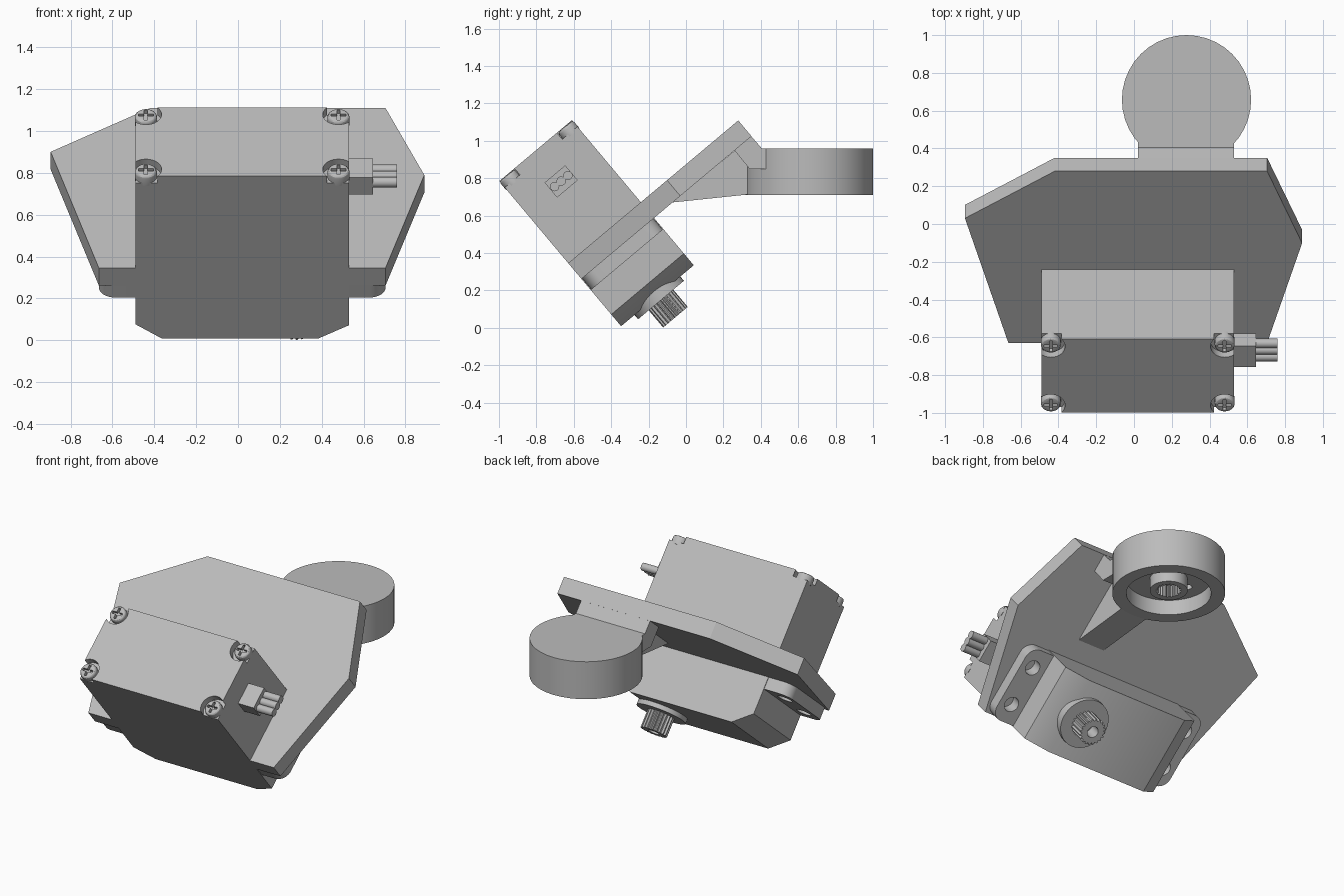
import bpy, bmesh, math
from mathutils import Matrix, Vector

cube = bpy.data.objects.get("Cube")
if cube:
    bpy.data.objects.remove(cube, do_unlink=True)

grey = bpy.data.materials.new("plain_grey")
grey.use_nodes = True
grey.diffuse_color = (0.5, 0.5, 0.5, 1)
grey.node_tree.nodes["Principled BSDF"].inputs["Base Color"].default_value = (0.5, 0.5, 0.5, 1)

TILT = Matrix.Rotation(math.radians(40), 4, 'X')   # frame of motor and plate
WORLD = Matrix.Identity(4)
PLANES = {
    'Z': lambda a, b, h: Vector((a, b, h)),
    'Y': lambda a, b, h: Vector((a, h, b)),
    'X': lambda a, b, h: Vector((h, a, b)),
}


def prism(name, pts, axis, lo, hi, frame=TILT, corner=0, rim=0):
    """Extrude a 2D outline along an axis; optionally round corners or the high rim."""
    bm = bmesh.new()
    place = PLANES[axis]
    low = [bm.verts.new(place(a, b, lo)) for a, b in pts]
    high = [bm.verts.new(place(a, b, hi)) for a, b in pts]
    bm.faces.new(low)
    top = bm.faces.new(high)
    sides = []
    for i in range(len(pts)):
        j = (i + 1) % len(pts)
        bm.faces.new((low[i], low[j], high[j], high[i]))
        sides.append(bm.edges.get((low[i], high[i])))
    if corner:
        bmesh.ops.bevel(bm, geom=sides, offset=corner, segments=8, profile=0.5, affect='EDGES')
    if rim:
        bmesh.ops.bevel(bm, geom=list(top.edges), offset=rim, segments=3, profile=0.5, affect='EDGES')
    bmesh.ops.recalc_face_normals(bm, faces=bm.faces)
    bm.transform(frame)
    mesh = bpy.data.meshes.new(name)
    bm.to_mesh(mesh)
    bm.free()
    mesh.materials.append(grey)
    obj = bpy.data.objects.new(name, mesh)
    bpy.context.collection.objects.link(obj)
    return obj


def rect(a0, a1, b0, b1):
    return [(a0, b0), (a1, b0), (a1, b1), (a0, b1)]


def circle(a, b, r, n=32):
    return [(a + r * math.cos(math.tau * i / n), b + r * math.sin(math.tau * i / n)) for i in range(n)]


def gear(a, b, r_out, r_in, teeth=20):
    pts = []
    for i in range(teeth * 4):
        r = r_out if i % 4 < 2 else r_in
        t = math.tau * i / (teeth * 4)
        pts.append((a + r * math.cos(t), b + r * math.sin(t)))
    return pts


def cut(obj, cutters):
    """Subtract the cutters, then remove them."""
    for c in cutters:
        c.hide_render = True
        m = obj.modifiers.new("cut", 'BOOLEAN')
        m.operation, m.solver, m.object = 'DIFFERENCE', 'EXACT', c
    dg = bpy.context.evaluated_depsgraph_get()
    mesh = bpy.data.meshes.new_from_object(obj.evaluated_get(dg))
    obj.modifiers.clear()
    obj.data = mesh
    for c in cutters:
        bpy.data.objects.remove(c, do_unlink=True)


LEFT, RIGHT = 0.53, -0.49        # motor ends
FRONT, BACK = -0.26, 0.247       # motor sides
TOP, BOTTOM = 1.243, 0.23
MID = (FRONT + BACK) / 2
SHAFT_X = 0.278

# Motor case with chamfered output end and four screw pockets
case = prism("motor_case", [(RIGHT, TOP), (LEFT, TOP), (LEFT, 0.312), (0.385, BOTTOM),
                            (-0.365, BOTTOM), (RIGHT, 0.318)], 'Y', FRONT, BACK)
corners = [(x, y) for x in (RIGHT + 0.05, LEFT - 0.05) for y in (FRONT + 0.05, BACK - 0.05)]
cut(case, [prism("pocket_cutter", circle(x, y, 0.075), 'Z', TOP - 0.045, TOP + 0.1) for x, y in corners])

# Cross-head screws
for x, y in corners:
    screw = prism("case_screw", circle(x, y, 0.053, 24), 'Z', TOP - 0.06, TOP - 0.003, rim=0.015)
    slots = [prism("slot_cutter", rect(x - w, x + w, y - d, y + d), 'Z', TOP - 0.025, TOP + 0.05)
             for w, d in ((0.036, 0.008), (0.008, 0.036))]
    cut(screw, slots)

# Mounting flange with rounded corners and screw holes
flange = prism("mounting_flange", rect(-0.665, 0.705, FRONT + 0.004, BACK - 0.004), 'Z', 0.482, 0.562, corner=0.075)
cut(flange, [prism("hole_cutter", circle(x, MID + s * 0.13, 0.048), 'Z', 0.4, 0.558)
             for x in (-0.58, 0.62) for s in (-1, 1)])

# Output collar and splined shaft
prism("shaft_collar", circle(SHAFT_X, MID, 0.16, 40), 'Z', 0.2, 0.35)
shaft = prism("splined_shaft", gear(SHAFT_X, MID, 0.086, 0.074), 'Z', 0.08, 0.21)
cut(shaft, [prism("bore_cutter", circle(SHAFT_X, MID, 0.036), 'Z', 0.0, 0.17)])

# Cable socket and three leads
prism("cable_socket", rect(-0.08, 0.064, 0.977, 1.081), 'X', LEFT - 0.02, 0.645)
for i in (-1, 0, 1):
    prism("cable_lead", circle(MID + i * 0.046, 1.03, 0.025, 16), 'X', 0.6, 0.76)

# Tilted mounting plate
prism("mounting_plate", [(-0.665, FRONT), (0.705, FRONT), (0.89, 0.43), (0.705, 0.927),
                         (-0.42, 0.927), (-0.895, 0.602)], 'Z', 0.56, 0.67)

# Neck and rib joining the plate to the round hub
prism("hub_neck", [(0.34, 1.035), (0.405, 0.96), (0.45, 0.96), (0.45, 0.85),
                   (0.34, 0.85), (0.26, 0.948)], 'X', 0.02, 0.53, WORLD)
prism("support_rib", [(-0.08, 0.67), (0.33, 0.713), (0.33, 0.9), (0.27, 0.955)], 'X', 0.18, 0.376, WORLD)

# Round hub, hollow underneath
HUB_Y = 0.658
hub = prism("round_hub", circle(SHAFT_X, HUB_Y, 0.342, 40), 'Z', 0.71, 0.96, WORLD)
cut(hub, [prism("recess_cutter", circle(SHAFT_X, HUB_Y, 0.257, 40), 'Z', 0.6, 0.81, WORLD)])
cut(hub, [prism("pin_cutter", circle(SHAFT_X + s * 0.15, HUB_Y, 0.027, 16), 'Z', 0.75, 0.9, WORLD)
          for s in (-1, 1)])
boss = prism("hub_boss", circle(SHAFT_X, HUB_Y, 0.115), 'Z', 0.73, 0.815, WORLD)
cut(boss, [prism("spline_cutter", gear(SHAFT_X, HUB_Y, 0.078, 0.067), 'Z', 0.65, 0.808, WORLD)])

# Smooth rounds, keep edges crisp
bpy.ops.object.select_all(action='DESELECT')
for obj in bpy.context.collection.objects:
    if obj.type == 'MESH':
        obj.select_set(True)
        bpy.context.view_layer.objects.active = obj
bpy.ops.object.shade_smooth_by_angle(angle=math.radians(30))
